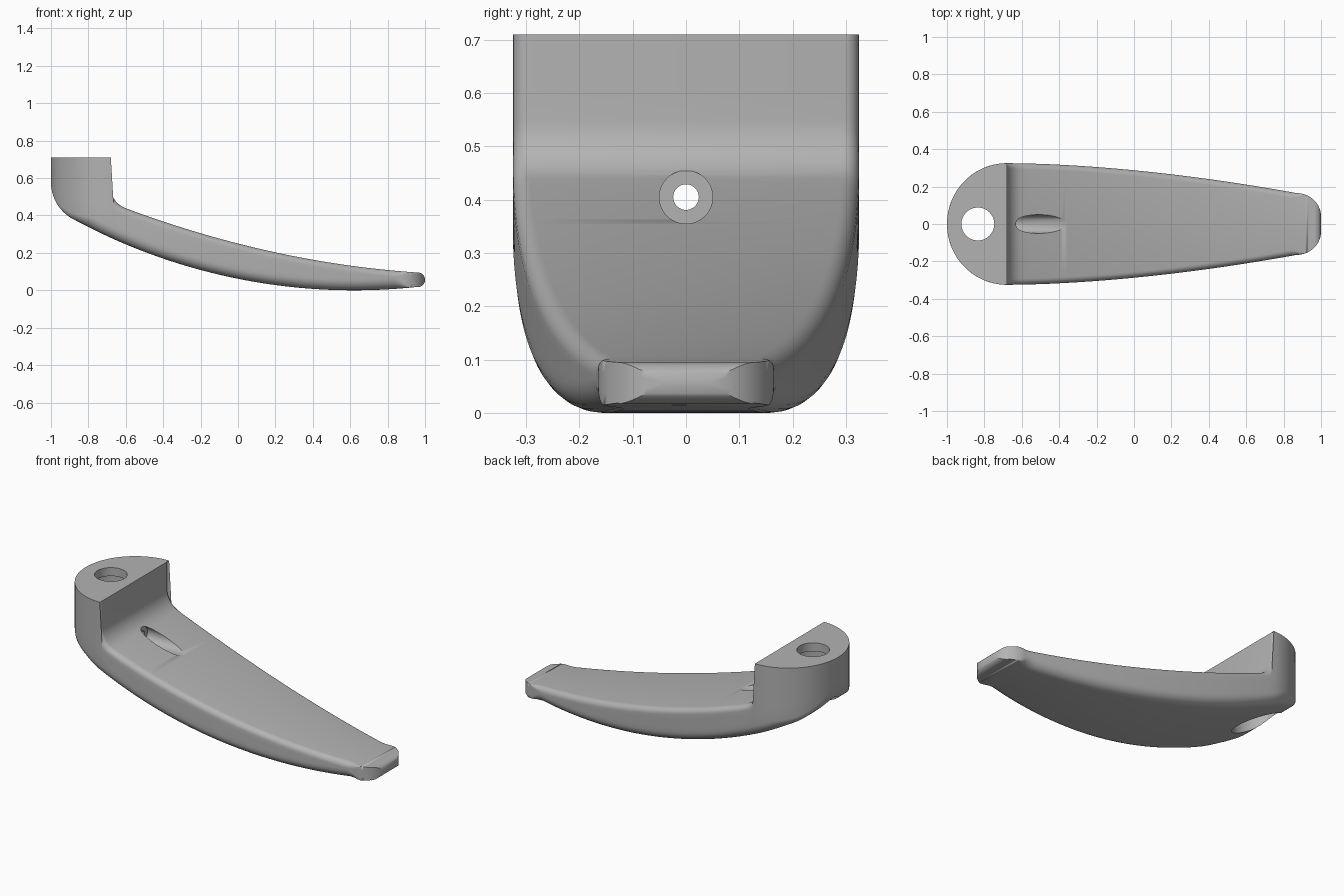
import bpy, bmesh, math
from math import sin, cos, pi, sqrt
from mathutils import Matrix

cube = bpy.data.objects.get("Cube")
if cube:
    bpy.data.objects.remove(cube, do_unlink=True)

grey = bpy.data.materials.new("satin_grey")
grey.use_nodes = True
colour = (0.45, 0.45, 0.45, 1)
grey.diffuse_color = colour
grey.node_tree.nodes["Principled BSDF"].inputs["Base Color"].default_value = colour

WALL, NOSE, ARM, TIP, CORNER = -0.68, 0.32, -0.604, 0.961, 0.87
TIP_R, TIP_Z = 0.039, 0.056


def half_width(x):
    """Plan outline: round foot, tapering arm, rounded tip corners."""
    if x < WALL:
        return 0.325 * sqrt(max(0, 1 - ((x - WALL) / NOSE) ** 2))
    if x < CORNER:
        return 0.325 - 0.16 * ((x - WALL) / (CORNER - WALL)) ** 1.75
    return 0.04 + 0.125 * sqrt(max(0, 1 - ((x - CORNER) / (1 - CORNER)) ** 2))


def top_z(x):
    t = (x - ARM) / (0.961 - ARM)
    return 0.44 - 0.345 * t - 0.24 * t * (1 - t)


def bottom_z(x):
    if x < -0.87:
        return 0.578 - sqrt(max(0, 0.224 ** 2 - (x + 0.776) ** 2))
    return 3.15 - sqrt(3.15 ** 2 - (x - 0.62) ** 2)


def slope_normal(f, x, sign):
    d = (f(x + 0.002) - f(x - 0.002)) / 0.004
    length = sqrt(1 + d * d)
    return -d / length * sign, sign / length


def fade(x):
    """Edge rounding dies out at the nose and at the tip."""
    return max(0, min(1, (x + 1) / 0.2, (0.92 - x) / 0.07))


def lower(x):
    return (x, bottom_z(x), *slope_normal(bottom_z, x, -1), 0.055 * fade(x))


# Paired top and bottom profile stations: x, z, normal x, normal z, edge radius
stations = []
for i in range(25):
    x = WALL - NOSE * cos(pi / 2 * i / 24)
    stations.append(((x, 0.71, 0, 1, 0), lower(x)))
for i in range(4):
    stations.append(((WALL, 0.71 - 0.16 * i / 3, 1, 0, 0.028), lower(WALL + 0.005 * i)))
for i in range(1, 10):
    a = math.radians(69.3) * i / 9
    top = (WALL + 0.117 * (1 - cos(a)), 0.55 - 0.117 * sin(a), cos(a), sin(a), 0.03)
    stations.append((top, lower(WALL + 0.015 + 0.061 * i / 9)))
arm_xs = [ARM + (CORNER - ARM) * i / 48 for i in range(1, 49)]
arm_xs += [CORNER + (TIP - CORNER) * i / 10 for i in range(1, 11)]
for x in arm_xs:
    stations.append(((x, top_z(x), *slope_normal(top_z, x, 1), 0.032 * fade(x)), lower(x)))
for i in range(1, 11):
    a = pi / 2 * i / 10.5
    x = TIP + TIP_R * sin(a)
    dz = TIP_R * cos(a)
    stations.append(((x, TIP_Z + dz, 0, 1, 0), (x, TIP_Z - dz, 0, -1, 0)))

# Loft rounded cross-sections through the stations
STEPS, SIDE = 6, 4


def edge_arc(p):
    x, z, nx, nz, r = p
    r = min(r, 0.8 * half_width(x))
    pts = []
    for i in range(STEPS + 1):
        a = pi / 2 * i / STEPS
        k = r * (1 - cos(a))
        px = x - nx * k
        pts.append((px, half_width(px) - r * (1 - sin(a)), z - nz * k))
    return pts


bm = bmesh.new()
rings = []
for top, bottom in stations:
    upper, under = edge_arc(top), edge_arc(bottom)[::-1]
    a, b = upper[-1], under[0]
    side = []
    for i in range(1, SIDE):
        t = i / SIDE
        x = a[0] + (b[0] - a[0]) * t
        side.append((x, half_width(x), a[2] + (b[2] - a[2]) * t))
    half = upper + side + under
    loop = half + [(x, -y, z) for x, y, z in reversed(half)]
    rings.append([bm.verts.new(p) for p in loop])
for r0, r1 in zip(rings, rings[1:]):
    for i in range(len(r0)):
        j = (i + 1) % len(r0)
        bm.faces.new((r0[i], r0[j], r1[j], r1[i]))
bm.faces.new(rings[0])
bm.faces.new(rings[-1])
bmesh.ops.remove_doubles(bm, verts=bm.verts, dist=0.0002)
bmesh.ops.dissolve_degenerate(bm, edges=bm.edges, dist=0.0001)
bmesh.ops.recalc_face_normals(bm, faces=bm.faces)
mesh = bpy.data.meshes.new("handle")
bm.to_mesh(mesh)
bm.free()
handle = bpy.data.objects.new("handle", mesh)
bpy.context.collection.objects.link(handle)
mesh.materials.append(grey)


def bore(name, radius, start, end, horizontal):
    """Cut a round hole out of the handle along x or z."""
    mid = (start + end) / 2
    if horizontal:
        place = Matrix.Translation((mid, 0, 0.405)) @ Matrix.Rotation(pi / 2, 4, 'Y')
    else:
        place = Matrix.Translation((-0.835, 0, mid))
    cut = bmesh.new()
    bmesh.ops.create_cone(cut, cap_ends=True, segments=48, radius1=radius,
                          radius2=radius, depth=end - start, matrix=place)
    data = bpy.data.meshes.new(name)
    cut.to_mesh(data)
    cut.free()
    data.materials.append(grey)
    cutter = bpy.data.objects.new(name, data)
    bpy.context.collection.objects.link(cutter)
    mod = handle.modifiers.new(name, 'BOOLEAN')
    mod.operation, mod.solver, mod.object = 'DIFFERENCE', 'EXACT', cutter
    bpy.context.view_layer.objects.active = handle
    bpy.ops.object.modifier_apply(modifier=name)
    bpy.data.objects.remove(cutter, do_unlink=True)


# Mounting hole, its wide pocket below, and the cross screw hole with its recess
bore("mounting_hole", 0.088, 0.5, 0.9, False)
bore("foot_pocket", 0.13, 0.0, 0.66, False)
bore("screw_recess", 0.05, -0.63, 0.1, True)
bore("screw_hole", 0.024, -1.1, -0.55, True)

bpy.ops.object.select_all(action='DESELECT')
handle.select_set(True)
bpy.context.view_layer.objects.active = handle
bpy.ops.object.shade_smooth_by_angle(angle=math.radians(32))
